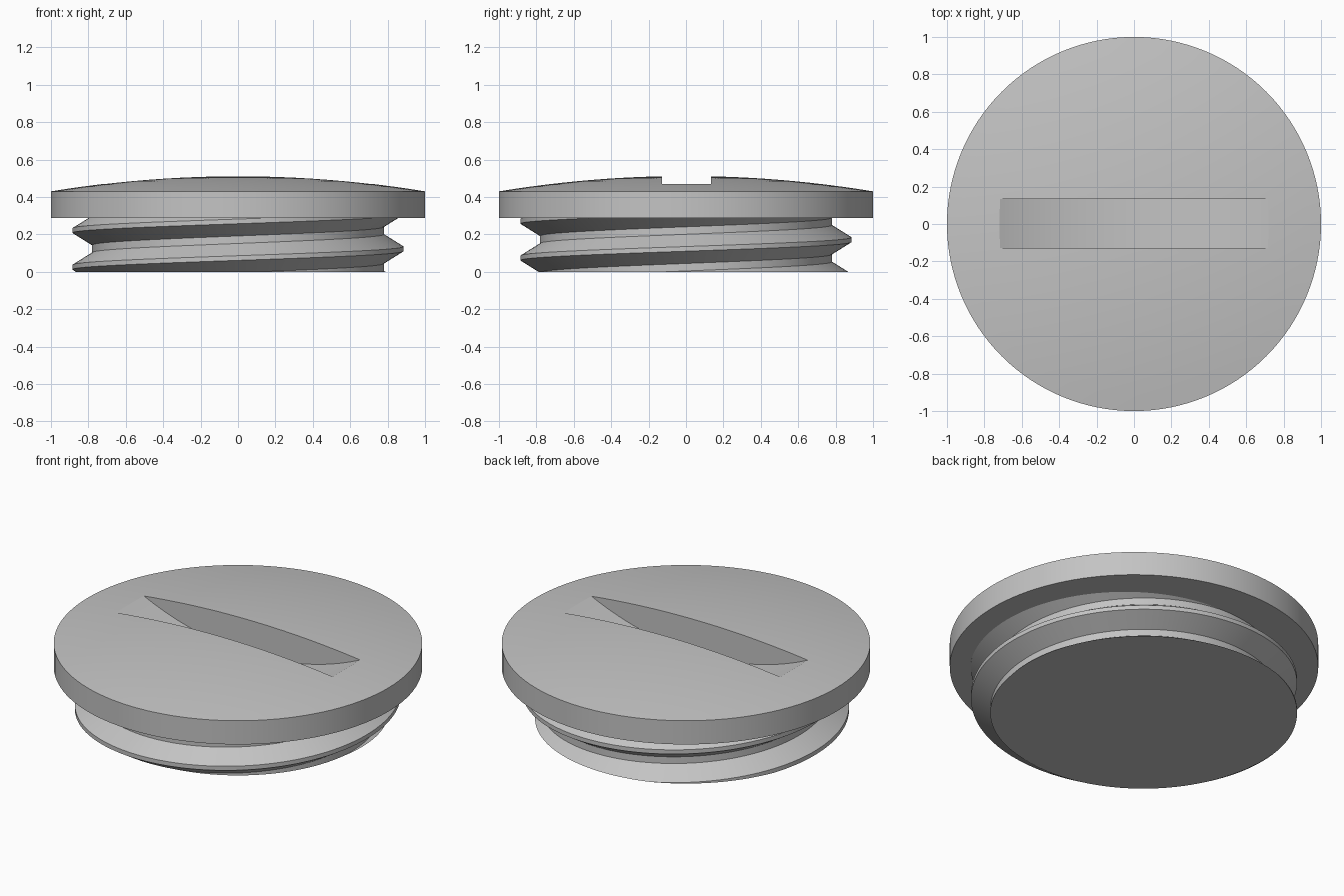
import bpy, bmesh
from math import sin, cos, pi, radians

if "Cube" in bpy.data.objects:
    bpy.data.objects.remove(bpy.data.objects["Cube"])

SEGS = 128
CAP_BOTTOM, CAP_EDGE, CAP_TOP = 0.288, 0.43, 0.512
PITCH, ROOT, CREST = 0.196, 0.78, 0.885

grey = bpy.data.materials.new("plain grey")
grey.use_nodes = True
colour = (0.55, 0.55, 0.55, 1)
grey.diffuse_color = colour
grey.node_tree.nodes["Principled BSDF"].inputs["Base Color"].default_value = colour


def make_object(name, bm):
    bmesh.ops.recalc_face_normals(bm, faces=bm.faces)
    mesh = bpy.data.meshes.new(name)
    bm.to_mesh(mesh)
    bm.free()
    mesh.materials.append(grey)
    obj = bpy.data.objects.new(name, mesh)
    bpy.context.collection.objects.link(obj)
    return obj


def activate(obj):
    bpy.ops.object.select_all(action='DESELECT')
    obj.select_set(True)
    bpy.context.view_layer.objects.active = obj


def smooth(obj):
    activate(obj)
    bpy.ops.object.shade_smooth_by_angle(angle=radians(25))


# Domed cap: rings from the underside rim up to the apex
DOME_STEPS = 12
profile = [(1, CAP_BOTTOM)]
for i in range(DOME_STEPS):
    r = 1 - i / DOME_STEPS
    profile.append((r, CAP_TOP - (CAP_TOP - CAP_EDGE) * r * r))
bm = bmesh.new()
rings = [[bm.verts.new((r * cos(2 * pi * j / SEGS), r * sin(2 * pi * j / SEGS), z))
          for j in range(SEGS)] for r, z in profile]
apex = bm.verts.new((0, 0, CAP_TOP))
bm.faces.new(rings[0])
for j in range(SEGS):
    k = (j + 1) % SEGS
    for low, high in zip(rings, rings[1:]):
        bm.faces.new((low[j], low[k], high[k], high[j]))
    bm.faces.new((rings[-1][j], rings[-1][k], apex))
cap = make_object("slotted_cap", bm)

# Coin slot with an arched floor, cut by a large thin disc
DISC = 1.7
bpy.ops.mesh.primitive_cylinder_add(vertices=256, radius=DISC, depth=0.262,
                                    location=(0, 0.002, 0.31 + DISC),
                                    rotation=(pi / 2, 0, 0))
cutter = bpy.context.object
cutter.name = "slot_cutter"
cutter.hide_render = True
cutter.data.materials.append(grey)
cut = cap.modifiers.new("slot", 'BOOLEAN')
cut.operation = 'DIFFERENCE'
cut.solver = 'EXACT'
cut.object = cutter
activate(cap)
bpy.ops.object.modifier_apply(modifier=cut.name)
bpy.data.objects.remove(cutter)
smooth(cap)

# Threaded plug: one continuous right-handed helix, trimmed flat at both ends
tooth = [(ROOT, -0.078), (CREST, -0.0125), (CREST, 0.0125), (ROOT, 0.078)]
bm = bmesh.new()
columns = []
for j in range(SEGS):
    a = 2 * pi * j / SEGS
    crest_z = 0.1225 + PITCH * j / SEGS
    columns.append([bm.verts.new((r * cos(a), r * sin(a), crest_z + turn * PITCH + dz))
                    for turn in range(-3, 4) for r, dz in tooth])
for j in range(SEGS):
    here = columns[j]
    # The last column meets the first one a full turn higher
    there = columns[j + 1] if j + 1 < SEGS else columns[0][len(tooth):]
    for i in range(len(there) - 1):
        bm.faces.new((here[i], there[i], there[i + 1], here[i + 1]))
for height, up in ((0, -1), (CAP_BOTTOM + 0.005, 1)):
    result = bmesh.ops.bisect_plane(bm, geom=bm.verts[:] + bm.edges[:] + bm.faces[:],
                                    plane_co=(0, 0, height), plane_no=(0, 0, up),
                                    clear_outer=True)
    rim = [e for e in result["geom_cut"] if isinstance(e, bmesh.types.BMEdge)]
    bmesh.ops.contextual_create(bm, geom=rim)
plug = make_object("threaded_plug", bm)
smooth(plug)
